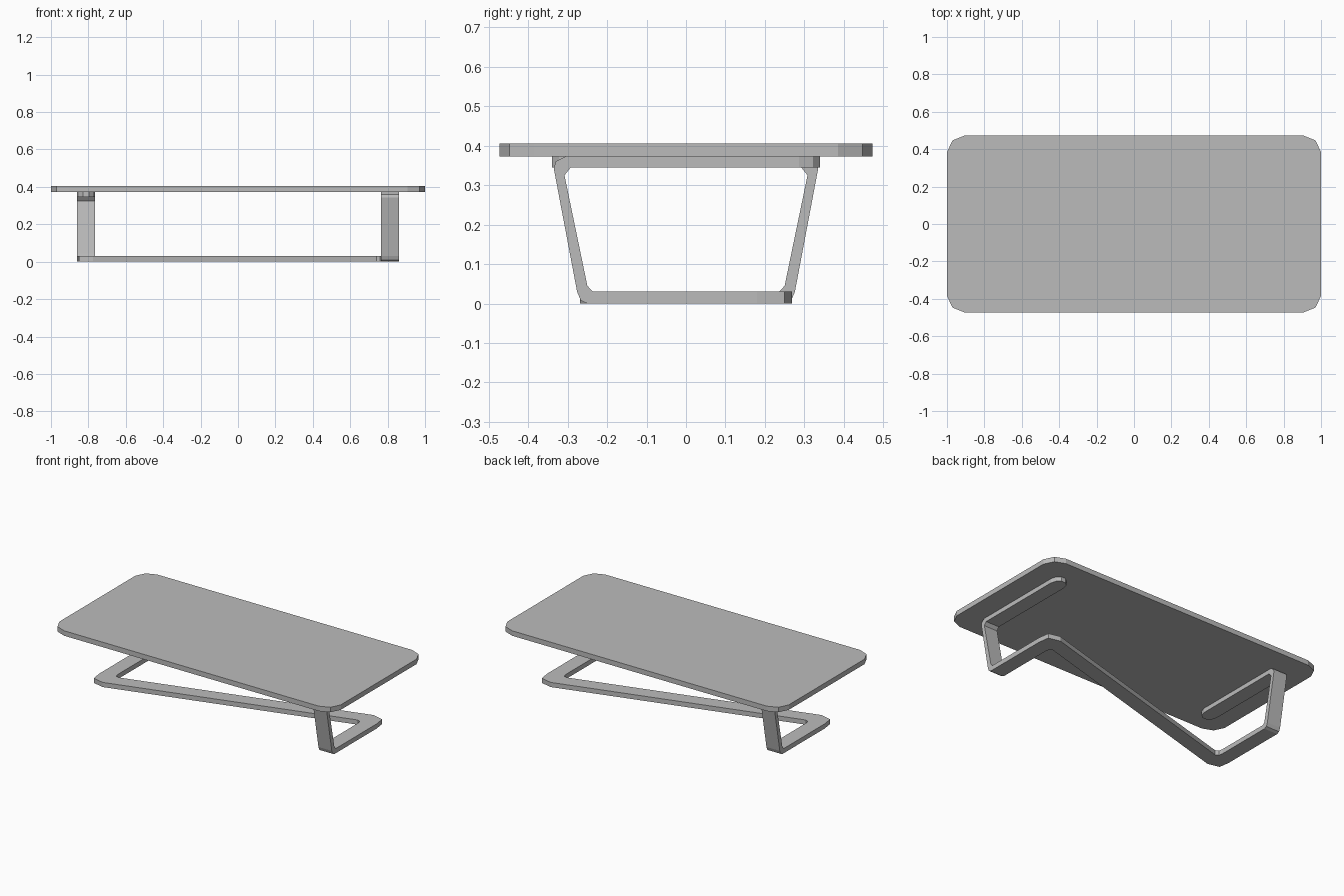
import bpy
import bmesh
from math import pi
from mathutils import Matrix, Vector

cube = bpy.data.objects.get("Cube")
if cube:
    bpy.data.objects.remove(cube, do_unlink=True)

grey = bpy.data.materials.new("matte grey")
grey.use_nodes = True
grey.diffuse_color = (0.5, 0.5, 0.5, 1)
grey.node_tree.nodes["Principled BSDF"].inputs["Base Color"].default_value = (0.5, 0.5, 0.5, 1)


def prism(name, points, offset, turn=0):
    """Extrude a closed outline of 3D points by an offset, then turn it about z."""
    bm = bmesh.new()
    face = bm.faces.new([bm.verts.new(p) for p in points])
    extruded = bmesh.ops.extrude_face_region(bm, geom=[face], use_keep_orig=True)
    moved = [g for g in extruded["geom"] if isinstance(g, bmesh.types.BMVert)]
    bmesh.ops.translate(bm, verts=moved, vec=Vector(offset))
    bmesh.ops.recalc_face_normals(bm, faces=bm.faces)
    bm.transform(Matrix.Rotation(turn, 4, "Z"))
    mesh = bpy.data.meshes.new(name)
    bm.to_mesh(mesh)
    bm.free()
    mesh.materials.append(grey)
    obj = bpy.data.objects.new(name, mesh)
    bpy.context.collection.objects.link(obj)
    return obj


def half_turned(points):
    """Complete an outline with its copy turned half way round."""
    return points + [(-x, -y) for x, y in points]


INNER, OUTER = 0.765, 0.86     # sides of the flat frame bar in x
MIDDLE = (INNER + OUTER) / 2
BAR = 0.03                     # frame bar thickness
UNDER, TOP = 0.373, 0.405      # tabletop underside and top
BAR_LOW = 0.345                # underside of the support bars
LEG_FOOT, LEG_HEAD = -0.22, -0.28  # where the leg meets the base and support

# Tabletop with faceted corners
corner = [(1, 0.385), (0.97, 0.447), (0.905, 0.473)]
side = corner + [(-x, y) for x, y in reversed(corner)]
prism("tabletop", [(x, y, UNDER) for x, y in half_turned(side)], (0, 0, TOP - UNDER))

# Z-shaped floor frame: two side bars joined by a diagonal
zed = [(INNER, LEG_FOOT), (OUTER, LEG_FOOT), (OUTER, 0.18), (0.85, 0.25),
       (0.775, 0.268), (-0.74, -0.16), (-0.76, -0.15), (-INNER, -0.125)]
prism("base_frame", [(x, y, 0) for x, y in half_turned(zed)], (0, 0, BAR))

# Leaning leg with bends at foot and head, seen from the side
leg = [(LEG_FOOT, 0), (-0.25, 0), (-0.267, 0.008), (-0.276, BAR),
       (-0.335, 0.342), (-0.33, 0.36), (-0.305, UNDER), (LEG_HEAD, UNDER),
       (LEG_HEAD, BAR_LOW), (-0.292, BAR_LOW), (-0.308, 0.325),
       (-0.25, 0.045), (-0.236, BAR), (LEG_FOOT, BAR)]

# Support bar under the tabletop with a rounded free end
half = (OUTER - INNER) / 2
end = [(half, LEG_HEAD), (half, 0.287), (0.037, 0.322), (0.015, 0.34)]
support = end + [(-x, y) for x, y in reversed(end)]

# One leg and support on each side, a half turn apart
for label, turn in (("left_front", 0), ("right_back", pi)):
    prism(label + "_leg", [(INNER, y, z) for y, z in leg], (OUTER - INNER, 0, 0), turn)
    prism(label + "_support", [(MIDDLE + x, y, BAR_LOW) for x, y in support],
          (0, 0, UNDER - BAR_LOW), turn)
